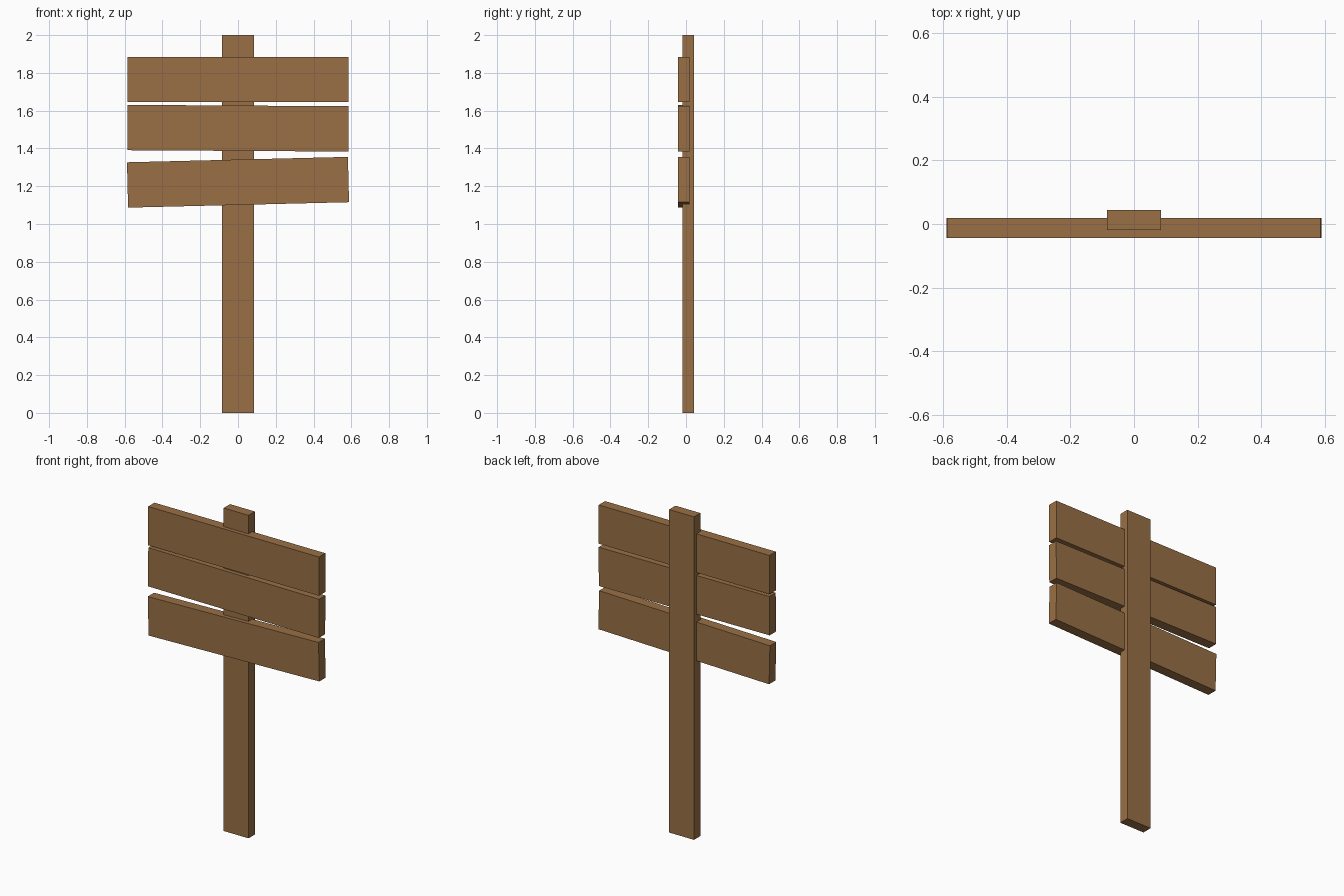
import bpy
from math import radians

cube = bpy.data.objects.get("Cube")
if cube:
    bpy.data.objects.remove(cube, do_unlink=True)

# Single wood colour
wood = bpy.data.materials.new("brown wood")
wood.use_nodes = True
colour = (0.32, 0.16, 0.06, 1)
wood.diffuse_color = colour
wood.node_tree.nodes["Principled BSDF"].inputs["Base Color"].default_value = colour


def plank(name, size, centre, tilt=0):
    """Flat-shaded box, tilted in the plane of the sign."""
    bpy.ops.mesh.primitive_cube_add(size=1, location=centre)
    obj = bpy.context.object
    obj.name = name
    obj.scale = size
    bpy.ops.object.transform_apply(location=False, rotation=False, scale=True)
    obj.rotation_euler.y = radians(-tilt)
    obj.data.materials.append(wood)
    return obj


# Upright post, slightly behind the boards
plank("post", (0.17, 0.062, 2), (0, 0.0125, 1))

# Boards: name, centre height, tilt in degrees (positive raises the left end)
for name, z, tilt in (("top_board", 1.765, 0),
                      ("middle_board", 1.507, -0.35),
                      ("bottom_board", 1.221, 1.4)):
    plank(name, (1.17, 0.062, 0.24), (0, -0.0125, z), tilt)
